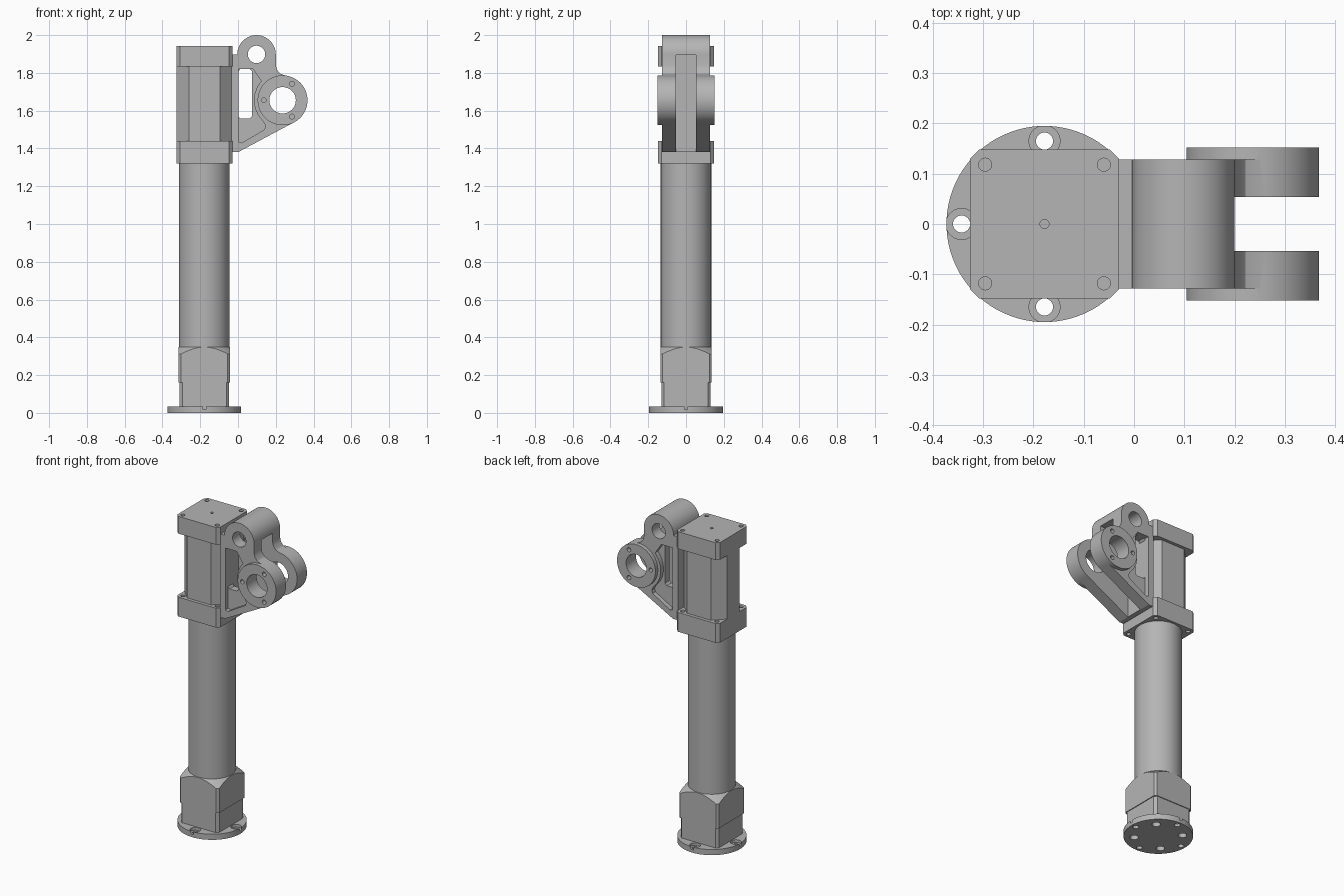
import bpy, bmesh, math
from mathutils import Matrix, Vector

if "Cube" in bpy.data.objects:
    bpy.data.objects.remove(bpy.data.objects["Cube"])

steel = bpy.data.materials.new("grey_metal")
steel.use_nodes = True
GREY = (0.46, 0.46, 0.46, 1)
steel.diffuse_color = GREY
steel.node_tree.nodes["Principled BSDF"].inputs["Base Color"].default_value = GREY

CX = -0.178  # column axis


def finish(name, bm):
    bmesh.ops.recalc_face_normals(bm, faces=bm.faces)
    mesh = bpy.data.meshes.new(name)
    bm.to_mesh(mesh)
    bm.free()
    mesh.materials.append(steel)
    ob = bpy.data.objects.new(name, mesh)
    bpy.context.collection.objects.link(ob)
    return ob


def prism(name, pts, lo, hi, axis="z"):
    """Extrude a closed outline along z, or an x-z outline along y."""
    bm = bmesh.new()
    place = (lambda a, b, t: (a, b, t)) if axis == "z" else (lambda a, b, t: (a, t, b))
    face = bm.faces.new([bm.verts.new(place(a, b, lo)) for a, b in pts])
    top = bmesh.ops.extrude_face_region(bm, geom=[face])["geom"]
    shift = Vector(place(0, 0, hi - lo))
    bmesh.ops.translate(bm, verts=[v for v in top if isinstance(v, bmesh.types.BMVert)], vec=shift)
    return finish(name, bm)


def circle(a, b, r, n=48):
    return [(a + r * math.cos(math.tau * i / n), b + r * math.sin(math.tau * i / n)) for i in range(n)]


def chamfered(hx, hy, c):
    """Rectangle around the column axis with cut corners."""
    return [(CX + x, y) for x, y in (
        (hx, c - hy), (hx, hy - c), (hx - c, hy), (c - hx, hy),
        (-hx, hy - c), (-hx, c - hy), (c - hx, -hy), (hx - c, -hy))]


def rect(x0, x1, z0, z1):
    return [(x0, z0), (x1, z0), (x1, z1), (x0, z1)]


def lathe(name, profile, n=64):
    bm = bmesh.new()
    verts = [bm.verts.new((r, 0, z)) for r, z in profile]
    edges = [bm.edges.new(p) for p in zip(verts, verts[1:])]
    bmesh.ops.spin(bm, geom=verts + edges, axis=(0, 0, 1), cent=(0, 0, 0),
                   angle=math.tau, steps=n, use_duplicate=False)
    bmesh.ops.remove_doubles(bm, verts=bm.verts, dist=1e-5)
    bm.transform(Matrix.Translation((CX, 0, 0)))
    return finish(name, bm)


def boolean(ob, tools, op="DIFFERENCE"):
    bpy.context.view_layer.objects.active = ob
    for tool in tools:
        tool.hide_render = True
        mod = ob.modifiers.new("cut", "BOOLEAN")
        mod.operation, mod.object, mod.solver = op, tool, "EXACT"
        bpy.ops.object.modifier_apply(modifier=mod.name)
        bpy.data.objects.remove(tool)


def ring(dist, r, lo, hi, start=0, n=4):
    """Cutters spaced evenly around the column axis."""
    out = []
    for i in range(n):
        a = start + math.tau * i / n
        out.append(prism("cutter", circle(CX + dist * math.cos(a), dist * math.sin(a), r, 24), lo, hi))
    return out


# Round base: counterbored bolt holes, blind holes underneath
base = prism("base_flange", circle(CX, 0, 0.195, 96), 0, 0.035)
boolean(base, ring(0.165, 0.017, -0.1, 0.1) + ring(0.165, 0.031, 0.018, 0.1)
        + ring(0.136, 0.024, -0.1, 0.028, math.pi / 4))

# Square foot, its upper block trimmed by a cone
foot = prism("foot_lower", chamfered(0.131, 0.131, 0.015), 0.03, 0.162)
collar = prism("foot_upper", chamfered(0.136, 0.136, 0.002), 0.16, 0.36)
boolean(collar, [lathe("trim", [(0, 0.1), (0.184, 0.1), (0.184, 0.312), (0.134, 0.35), (0, 0.35)])],
        "INTERSECT")

# Long tube
tube = lathe("column_tube", [(0, 0.3), (0.134, 0.3), (0.134, 1.33), (0, 1.33)])

# Head: flange, waisted body and cap, with corner screw holes
lower = prism("head_flange", chamfered(0.148, 0.148, 0.018), 1.32, 1.44)
body = prism("head_body", chamfered(0.148, 0.128, 0.066), 1.43, 1.84)
cap = prism("head_cap", chamfered(0.148, 0.148, 0.018), 1.835, 1.942)
corner = 0.118 * math.sqrt(2)
boolean(lower, ring(corner, 0.013, 1.3, 1.34, math.pi / 4) + ring(corner, 0.013, 1.42, 1.5, math.pi / 4))
boolean(cap, ring(corner, 0.013, 1.925, 2.1, math.pi / 4)
        + [prism("cutter", circle(CX, 0, 0.009, 16), 1.925, 2.1)])

# Bracket: back plate, side arms, top lug and forked bosses
LUG, BOSS = (0.098, 1.898), (0.236, 1.655)
outline = [(0, 1.38), (0.298, 1.539), BOSS, (0.25, 1.786), (0.222, 1.797),
           (0.206, 1.817), (0.2, 1.84), (0.2, 1.898), (0, 1.898)]
bracket = prism("bracket", [(-0.034, 1.38)] + outline + [(-0.034, 1.898)], -0.128, 0.128, "y")
boolean(bracket, [prism("lug", circle(*LUG, 0.102, 64), -0.128, 0.128, "y"),
                  prism("boss", circle(*BOSS, 0.132, 64), -0.152, 0.152, "y")], "UNION")

# Fork slot, bores, side window
cutters = [prism("cutter", rect(0, 0.6, 1.3, 1.895), -0.054, 0.054, "y"),
           prism("cutter", circle(*LUG, 0.046), -0.3, 0.3, "y"),
           prism("cutter", circle(*BOSS, 0.07), -0.3, 0.3, "y"),
           prism("cutter", [(0.002, 1.57), (0.012, 1.558), (0.062, 1.558), (0.074, 1.57),
                            (0.074, 1.808), (0.062, 1.82), (0.012, 1.82), (0.002, 1.808)], -0.3, 0.3, "y")]
# Screw holes in the boss faces and shallow pockets in the arms
arc = [(BOSS[0] + 0.152 * math.cos(a), BOSS[1] + 0.152 * math.sin(a))
       for a in (math.radians(d) for d in range(228, 137, -15))]
pocket = [(0.002, 1.435), (0.02, 1.43), (0.14, 1.5), (0.146, 1.52)] + arc + [(0.08, 1.82), (0.002, 1.82)]
for s in (-1, 1):
    cutters.append(prism("cutter", pocket, *sorted((s * 0.1, s * 0.127 + s * 0.1)), "y"))
    for d in (60, 180, 300):
        a = math.radians(d)
        cutters.append(prism("cutter", circle(BOSS[0] + 0.1 * math.cos(a), BOSS[1] + 0.1 * math.sin(a), 0.013, 16),
                             *sorted((s * 0.125, s * 0.2)), "y"))
boolean(bracket, cutters)

# Smooth the round surfaces, keep edges crisp
parts = [base, foot, collar, tube, lower, body, cap, bracket]
for ob in parts:
    bpy.ops.object.select_all(action="DESELECT")
    ob.select_set(True)
    bpy.context.view_layer.objects.active = ob
    bpy.ops.object.shade_smooth_by_angle(angle=math.radians(25))
